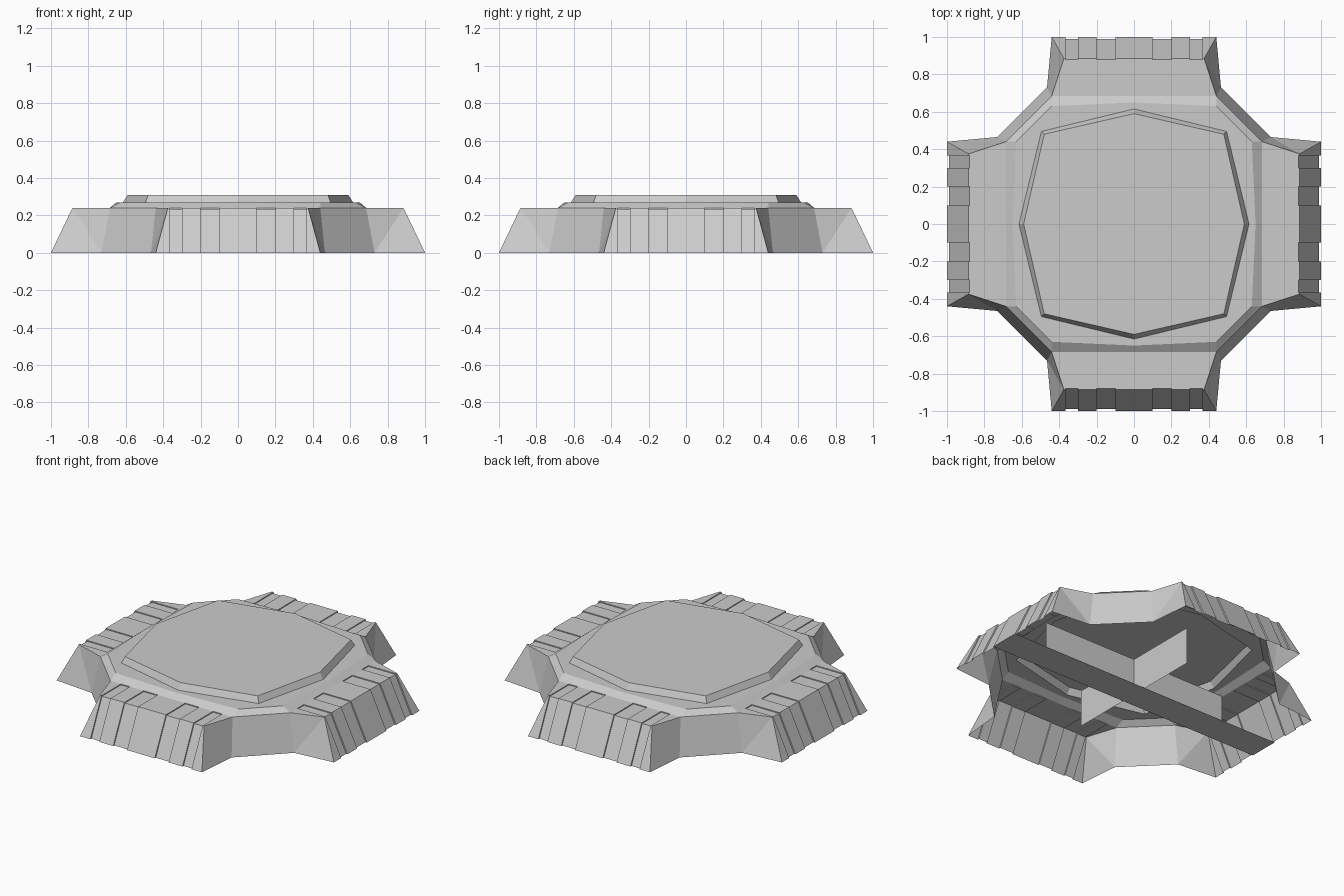
import bpy, bmesh
from math import radians
from mathutils import Matrix, Vector

if "Cube" in bpy.data.objects:
    bpy.data.objects.remove(bpy.data.objects["Cube"])


def finish(name, bm):
    bmesh.ops.remove_doubles(bm, verts=bm.verts, dist=0.0005)
    bmesh.ops.recalc_face_normals(bm, faces=bm.faces)
    me = bpy.data.meshes.new(name)
    bm.to_mesh(me)
    bm.free()
    ob = bpy.data.objects.new(name, me)
    bpy.context.collection.objects.link(ob)
    return ob


def face(bm, pts, rot=Matrix()):
    bm.faces.new([bm.verts.new(rot @ Vector(p)) for p in pts])


def mirror_x(pts):
    return [(-x, y, z) for x, y, z in reversed(pts)]


QUARTERS = [Matrix.Rotation(radians(90 * i), 4, 'Z') for i in range(4)]


# One cross-section of an arm, with optional groove depth d
def section(x, d=0.0):
    return [(x, 1 - d, 0), (x, 0.885 - d * 0.6, 0.24 - d * 0.6),
            (x, 0.685, 0.24 - d * 0.6), (x, 0.685, 0.24)]


# Ribbed arms: slanted ends, shallow grooves between flat ribs
G = 0.01
end = [(0.44, 1, 0), (0.375, 0.885, 0.24), (0.44, 0.685, 0.24), (0.44, 0.685, 0.24)]
half = [section(0.1), section(0.1, G), section(0.2, G), section(0.2),
        section(0.3), section(0.3, G), section(0.365, G), section(0.365), end]
rows = [[(-x, y, z) for x, y, z in s] for s in reversed(half)] + half
bm = bmesh.new()
for rot in QUARTERS:
    for a, b in zip(rows, rows[1:]):
        for i in range(3):
            quad = [a[i], b[i], b[i + 1], a[i + 1]]
            uniq = list(dict.fromkeys(quad))
            if len(uniq) > 2:
                face(bm, uniq, rot)
finish("ribbed_arms", bm)

# Arm flanks and diagonal walls between the arms
bm = bmesh.new()
for rot in QUARTERS:
    for tri in ([(0.44, 1, 0), (0.465, 0.73, 0), (0.375, 0.885, 0.24)],
                [(0.465, 0.73, 0), (0.44, 0.685, 0.24), (0.375, 0.885, 0.24)]):
        face(bm, tri, rot)
        face(bm, mirror_x(tri), rot)
    face(bm, [(0.465, 0.73, 0), (0.73, 0.465, 0),
              (0.685, 0.44, 0.24), (0.44, 0.685, 0.24)], rot)
finish("side_walls", bm)

# Sloped collar rising to the deck, and the deck around the pad
bm = bmesh.new()
for rot in QUARTERS:
    slope = [(0, 0.685, 0.24), (0.44, 0.685, 0.24), (0.44, 0.63, 0.27), (0, 0.65, 0.27)]
    deck = [(0, 0.65, 0.27), (0.44, 0.63, 0.27), (0.495, 0.495, 0.27), (0, 0.615, 0.27)]
    for quad in (slope, deck):
        face(bm, quad, rot)
        face(bm, mirror_x(quad), rot)
    face(bm, [(0.44, 0.685, 0.24), (0.685, 0.44, 0.24),
              (0.63, 0.44, 0.27), (0.44, 0.63, 0.27)], rot)
    face(bm, [(0.44, 0.63, 0.27), (0.63, 0.44, 0.27), (0.495, 0.495, 0.27)], rot)
finish("deck_collar", bm)

# Raised eight-sided pad
bm = bmesh.new()
top = []
for rot in QUARTERS:
    rim = [(0, 0.615, 0.27), (0.495, 0.495, 0.27), (0.48, 0.48, 0.31), (0, 0.59, 0.31)]
    face(bm, rim, rot)
    face(bm, mirror_x(rim), rot)
    top += [rot @ Vector((0.48, 0.48, 0.31)), rot @ Vector((0, 0.59, 0.31))]
face(bm, top)
finish("raised_pad", bm)

# Thin sheets underneath the hollow base
sheets = {
    "floor_strip": [(-1, -0.1, 0), (-1, 0.1, 0), (1, 0.1, 0), (1, -0.1, 0)],
    "long_brace": [(-0.68, 0, 0), (0.68, 0, 0), (0.68, 0, 0.24), (-0.68, 0, 0.24)],
    "cross_brace": [(0, -0.485, 0), (0, 0.485, 0), (0, 0.485, 0.24), (0, -0.485, 0.24)],
}
for name, pts in sheets.items():
    me = bpy.data.meshes.new(name)
    me.from_pydata(pts, [], [(0, 1, 2, 3)])
    bpy.context.collection.objects.link(bpy.data.objects.new(name, me))
